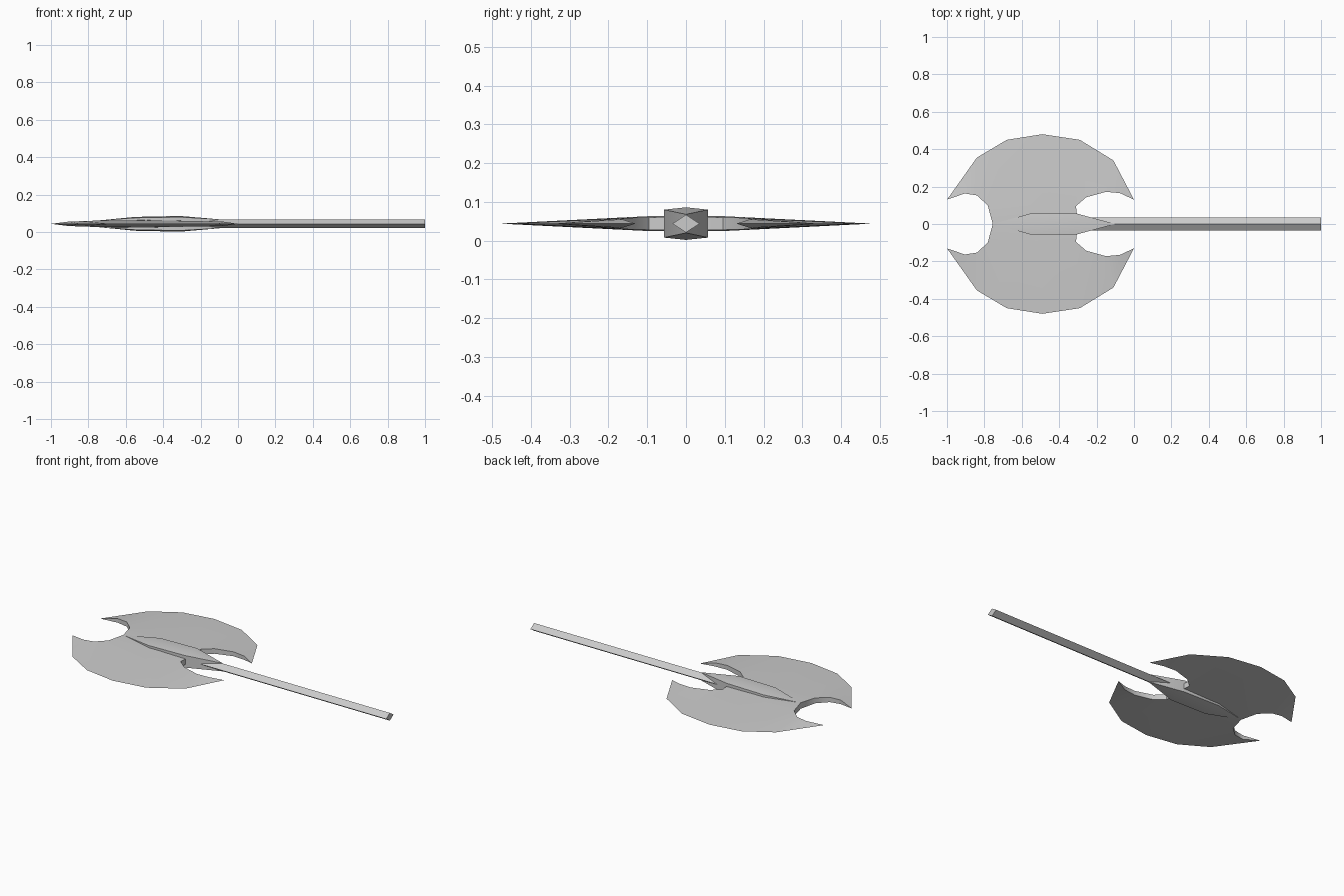
import bpy, bmesh

old = bpy.data.objects.get("Cube")
if old:
    bpy.data.objects.remove(old, do_unlink=True)

MID = 0.044  # height of the symmetry plane

steel = bpy.data.materials.new("grey steel")
steel.use_nodes = True
grey = (0.6, 0.6, 0.6, 1)
steel.diffuse_color = grey
steel.node_tree.nodes["Principled BSDF"].inputs["Base Color"].default_value = grey


def quarter_mesh(name, faces, angle):
    """Mirror a quarter of a part across y and z, weld it and shade it."""
    bm = bmesh.new()
    for sy in (1, -1):
        for sz in (1, -1):
            for face in faces:
                bm.faces.new([bm.verts.new((x, y * sy, MID + z * sz)) for x, y, z in face])
    bmesh.ops.remove_doubles(bm, verts=bm.verts, dist=0.0005)
    bmesh.ops.dissolve_degenerate(bm, edges=bm.edges, dist=0.0001)
    bmesh.ops.recalc_face_normals(bm, faces=bm.faces)
    me = bpy.data.meshes.new(name)
    bm.to_mesh(me)
    bm.free()
    me.materials.append(steel)
    ob = bpy.data.objects.new(name, me)
    bpy.context.collection.objects.link(ob)
    bpy.ops.object.select_all(action='DESELECT')
    ob.select_set(True)
    bpy.context.view_layer.objects.active = ob
    if angle:
        bpy.ops.object.shade_smooth_by_angle(angle=angle)
    return ob


# Twin blade: sharp outer arc, thick notches on the top and handle sides
arc = [(-1, .13, 0), (-.84, .355, 0), (-.68, .45, 0), (-.49, .48, 0),
       (-.29, .45, 0), (-.11, .34, 0), (0, .13, 0)]
top_notch = [arc[0], (-.905, .163, .012), (-.84, .153, .014),
             (-.782, .1, .016), (-.755, 0, .018)]
low_notch = [arc[6], (-.075, .165, .011), (-.15, .172, .013), (-.255, .143, .015),
             (-.31, .096, .016), (-.30, 0, .018)]
mid, core = (-.49, .1, .019), (-.49, 0, .02)
t, w = top_notch, low_notch
blade = [
    (t[0], t[1], arc[1]), (t[1], t[2], arc[1]), (t[2], t[3], arc[2], arc[1]),
    (t[3], mid, arc[3], arc[2]), (mid, w[4], arc[4], arc[3]),
    (w[4], w[3], arc[4]), (w[3], w[2], arc[5], arc[4]),
    (w[2], w[1], arc[5]), (w[1], w[0], arc[5]),
    (t[4], core, mid, t[3]), (core, w[5], w[4], mid),
]
# Notch walls run down to the symmetry plane
for chain in (top_notch, low_notch):
    for a, b in zip(chain, chain[1:]):
        wall = [a, b, (b[0], b[1], 0), (a[0], a[1], 0)]
        blade.append(wall if a[2] else wall[:3])
quarter_mesh("double_blade", blade, 0.6)

# Socket: lofted through stations of (x, half width, side height, ridge height)
stations = [(-.755, 0, .017, .017), (-.55, .057, .032, .037),
            (-.31, .057, .036, .042), (-.10, 0, .024, .024)]
socket = []
for (x0, w0, s0, r0), (x1, w1, s1, r1) in zip(stations, stations[1:]):
    for p, q in (((0, r0), (0, r1)), ):
        roof = [(x0, 0, r0), (x1, 0, r1), (x1, w1, s1), (x0, w0, s0)]
        side = [(x0, w0, s0), (x1, w1, s1), (x1, w1, 0), (x0, w0, 0)]
        for quad in (roof, side):
            socket.append(list(dict.fromkeys(quad)))
quarter_mesh("blade_socket", socket, 0.5)

# Handle: diamond-section bar with flat faces
hw, hh, x0, x1 = .035, .023, -.31, 1.0
handle = [
    [(x0, hw, 0), (x1, hw, 0), (x1, 0, hh), (x0, 0, hh)],
    [(x1, hw, 0), (x1, 0, hh), (x1, 0, 0)],
    [(x0, hw, 0), (x0, 0, hh), (x0, 0, 0)],
]
quarter_mesh("handle", handle, 0)
